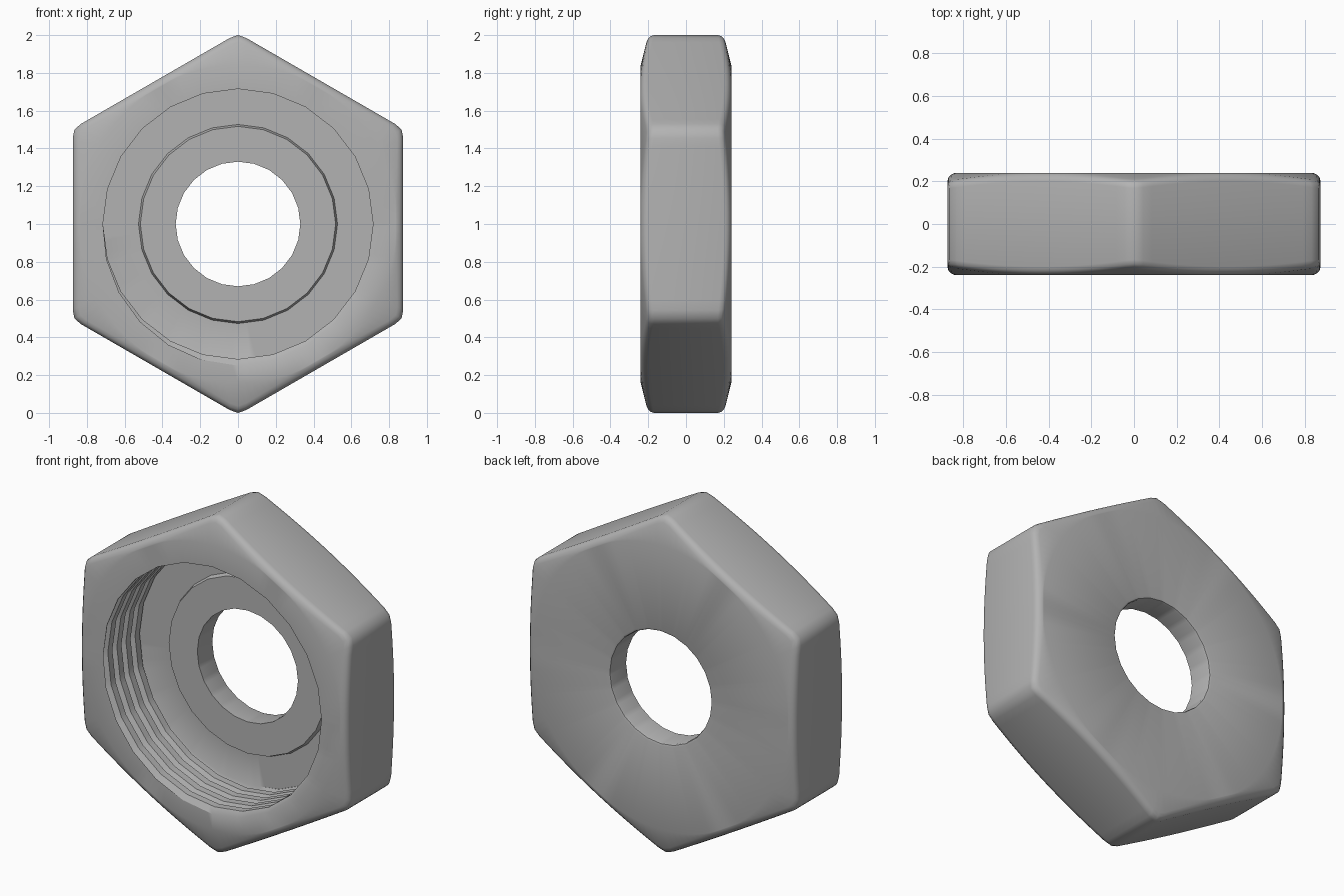
import bpy, bmesh, math

if "Cube" in bpy.data.objects:
    bpy.data.objects.remove(bpy.data.objects["Cube"])

COLS = 144                     # angular steps
HALF = 0.24                    # half thickness
FLOOR, BOSS = 0.12, 0.09       # depth of recess floor and of raised ring
PITCH, CREST, ROOT = 0.085, 0.715, 0.75
TURN = 2 * math.pi


def poly(a, sides, radius):
    """Radius of a regular polygon at angle a, with a corner at zero."""
    step = TURN / sides
    return radius * math.cos(step / 2) / math.cos(a % step - step / 2)


def face_depth(r):
    """Depth of the end faces, with a conical chamfer near the corners."""
    return HALF - 0.25 * max(0, r - 0.84)


def thread_radius(y, a):
    phase = ((y + HALF) / PITCH - a / TURN) % 1
    near = min(phase, 1 - phase)
    return CREST + (ROOT - CREST) * max(0, 1 - near * 4)


def section(a):
    """Closed (radius, depth) cross-section of the nut at angle a."""
    hexr = min(poly(a, 6, 1.01), 1.0)
    inner = min(0.84, hexr - 0.04)
    rim = [(hexr - d, face_depth(hexr - d) - drop)
           for d, drop in ((0.036, 0), (0.018, 0.004), (0.005, 0.014), (0, 0.032))]
    # through hole and back face
    pts = [(poly(a, 24, r), y) for r, y in
           ((0.33, BOSS), (0.33, 0.225), (0.334, 0.236), (0.345, HALF))]
    pts.append((inner, HALF))
    # outer hexagon, back edge to front edge
    pts += rim + [(r, -y) for r, y in reversed(rim)]
    pts.append((inner, -HALF))
    # threaded wall, cut off at the front rim and the floor
    for n in range(-2, 6):
        for phase in (0, 0.25, 0.75):
            y = -HALF + PITCH * (n + phase + a / TURN)
            y = max(-HALF, min(FLOOR, y))
            pts.append((poly(a, 24, thread_radius(y, a)), y))
    # recess floor and raised ring
    pts += [(poly(a, 24, r), y) for r, y in ((0.527, FLOOR), (0.517, BOSS))]
    return pts


# Sweep the section around the axis
bm = bmesh.new()
columns = []
for i in range(COLS + 1):
    a = TURN * i / COLS
    columns.append([bm.verts.new((-r * math.sin(a), y, 1 - r * math.cos(a)))
                    for r, y in section(a)])
for left, right in zip(columns, columns[1:]):
    for j in range(len(left)):
        k = (j + 1) % len(left)
        bm.faces.new((left[j], left[k], right[k], right[j]))
bmesh.ops.remove_doubles(bm, verts=bm.verts, dist=0.00005)
bmesh.ops.recalc_face_normals(bm, faces=bm.faces)

mesh = bpy.data.meshes.new("hex_nut")
bm.to_mesh(mesh)
bm.free()
nut = bpy.data.objects.new("hex_nut", mesh)
bpy.context.collection.objects.link(nut)

# Plain grey metal
grey = bpy.data.materials.new("grey")
grey.use_nodes = True
colour = (0.45, 0.45, 0.45, 1)
grey.diffuse_color = colour
grey.node_tree.nodes["Principled BSDF"].inputs["Base Color"].default_value = colour
mesh.materials.append(grey)

bpy.context.view_layer.objects.active = nut
nut.select_set(True)
bpy.ops.object.shade_smooth_by_angle(angle=math.radians(40))
